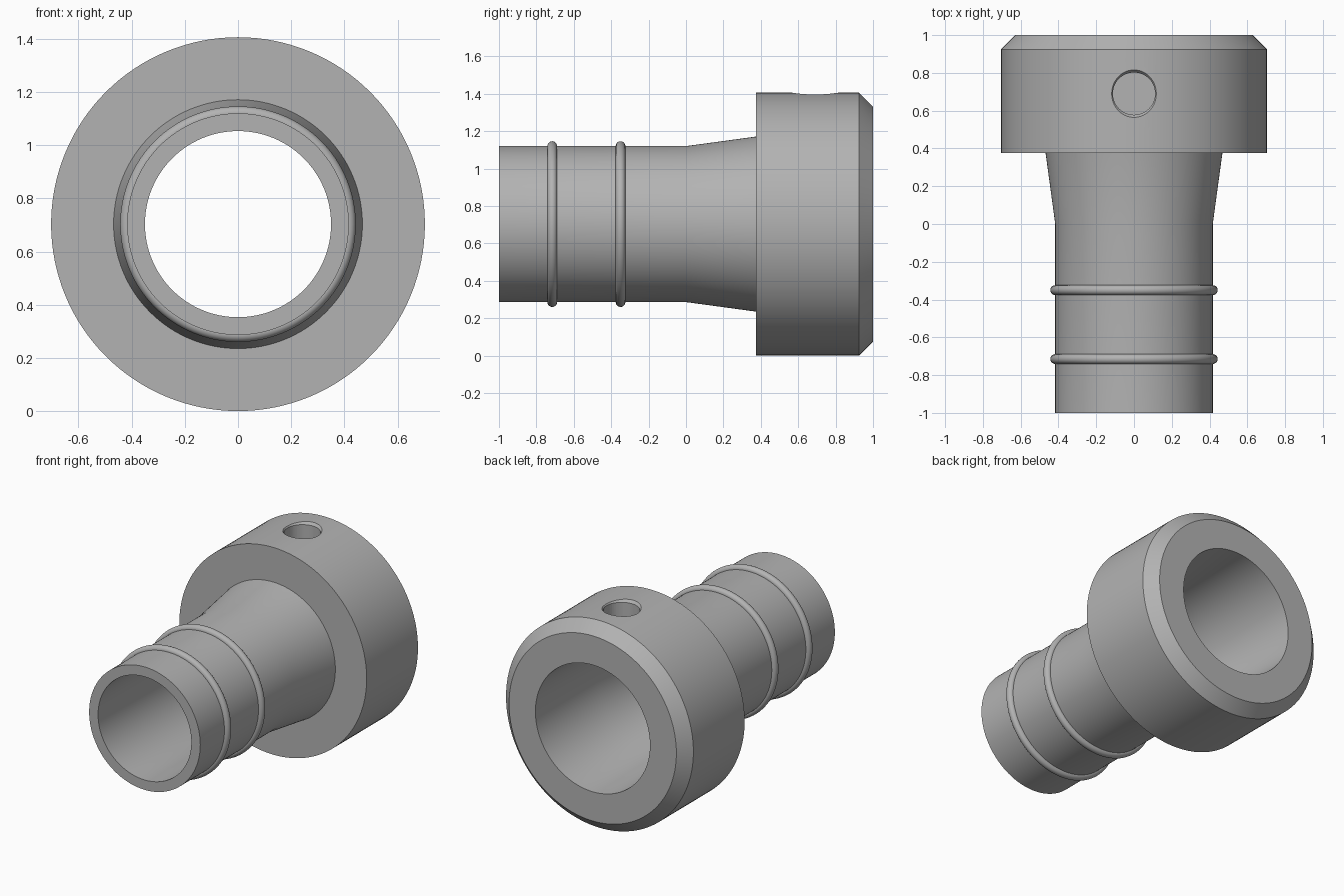
import bpy, bmesh, math
from mathutils import Matrix, Vector

if "Cube" in bpy.data.objects:
    bpy.data.objects.remove(bpy.data.objects["Cube"])

AXIS_Z = 0.703
SEGMENTS = 128

grey = bpy.data.materials.new("plain grey")
grey.use_nodes = True
grey.diffuse_color = (0.45, 0.45, 0.45, 1)
grey.node_tree.nodes["Principled BSDF"].inputs["Base Color"].default_value = (0.45, 0.45, 0.45, 1)


def lathe(name, profile, axis="Y"):
    """Spin a closed (radius, position) profile around the Y or Z axis."""
    bm = bmesh.new()
    direction = Vector((0, 1, 0)) if axis == "Y" else Vector((0, 0, 1))
    verts = [bm.verts.new(Vector((r, 0, 0)) + direction * p) for r, p in profile]
    edges = [bm.edges.new((a, b)) for a, b in zip(verts, verts[1:] + verts[:1])]
    bmesh.ops.spin(bm, geom=verts + edges, cent=(0, 0, 0), axis=direction,
                   angle=math.tau, steps=SEGMENTS, use_merge=True)
    bmesh.ops.remove_doubles(bm, verts=bm.verts[:], dist=0.0001)
    bmesh.ops.recalc_face_normals(bm, faces=bm.faces[:])
    mesh = bpy.data.meshes.new(name)
    bm.to_mesh(mesh)
    bm.free()
    obj = bpy.data.objects.new(name, mesh)
    bpy.context.collection.objects.link(obj)
    mesh.materials.append(grey)
    return obj


def smooth(obj):
    bpy.ops.object.select_all(action="DESELECT")
    obj.select_set(True)
    bpy.context.view_layer.objects.active = obj
    bpy.ops.object.shade_smooth_by_angle(angle=math.radians(30))


# Hollow body: straight tube, flared neck and chamfered collar
body = lathe("tube_and_collar", [
    (0.35, -1), (0.417, -1), (0.417, 0), (0.468, 0.375),
    (0.703, 0.375), (0.703, 0.925), (0.628, 1),
    (0.43, 1), (0.405, 0.375), (0.35, 0)])
body.location.z = AXIS_Z

# Blind hole with a small countersink in the top of the collar
bm = bmesh.new()
for r_bottom, r_top, low, high in ((0.112, 0.112, 0.5, 0.8), (0.105, 0.135, 0.675, 0.715)):
    bmesh.ops.create_cone(bm, cap_ends=True, segments=48, radius1=r_bottom, radius2=r_top,
                          depth=high - low, matrix=Matrix.Translation((0, 0, (low + high) / 2)))
mesh = bpy.data.meshes.new("hole_cutter")
bm.to_mesh(mesh)
bm.free()
mesh.materials.append(grey)
cutter = bpy.data.objects.new("hole_cutter", mesh)
bpy.context.collection.objects.link(cutter)
cutter.location = (0, 0.69, AXIS_Z)
cutter.hide_render = True
cutter.hide_set(True)

cut = body.modifiers.new("top hole", "BOOLEAN")
cut.operation = "DIFFERENCE"
cut.solver = "EXACT"
cut.use_self = True
cut.object = cutter
bpy.context.view_layer.update()
bpy.context.view_layer.objects.active = body
bpy.ops.object.modifier_apply(modifier=cut.name)
bpy.data.objects.remove(cutter)
smooth(body)

# Two rounded gripping rings around the tube
for name, y in (("front_ring", -0.715), ("rear_ring", -0.35)):
    turns = [math.tau * i / 20 for i in range(20)]
    ring = lathe(name, [(0.417 + 0.026 * math.cos(a), 0.026 * math.sin(a)) for a in turns])
    ring.location = (0, y, AXIS_Z)
    smooth(ring)
